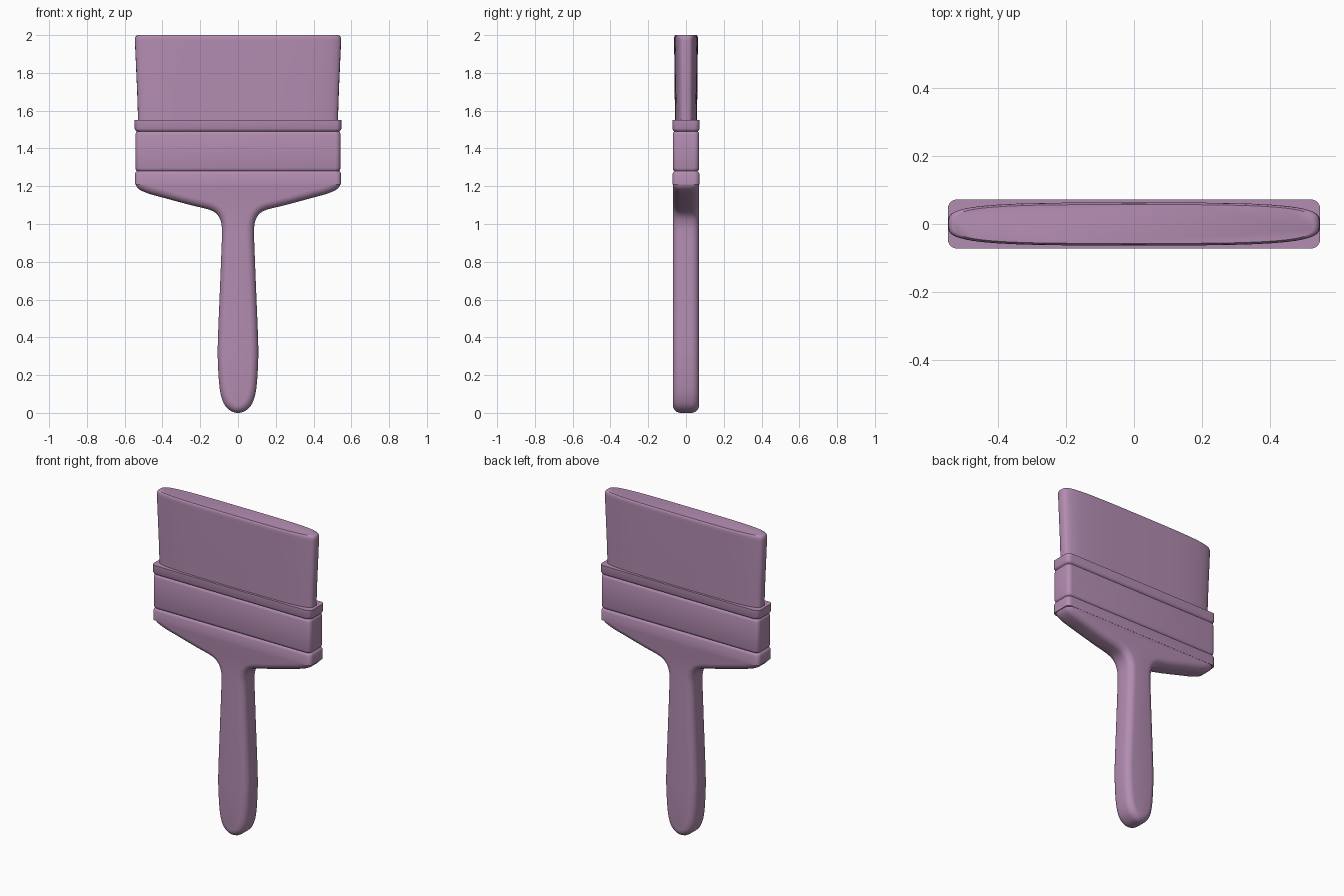
import bpy, bmesh, math
from mathutils import Vector

if "Cube" in bpy.data.objects:
    bpy.data.objects.remove(bpy.data.objects["Cube"])

mauve = bpy.data.materials.new("mauve")
mauve.diffuse_color = (0.45, 0.265, 0.44, 1)
mauve.use_nodes = True
mauve.node_tree.nodes["Principled BSDF"].inputs["Base Color"].default_value = mauve.diffuse_color


def finish(name, rings, angle):
    """Skin a stack of equal-length closed rings and cap both ends."""
    bm = bmesh.new()
    vs = [[bm.verts.new(p) for p in ring] for ring in rings]
    n = len(vs[0])
    for a, b in zip(vs, vs[1:]):
        for i in range(n):
            j = (i + 1) % n
            bm.faces.new((a[i], a[j], b[j], b[i]))
    bm.faces.new(vs[0][::-1])
    bm.faces.new(vs[-1])
    bmesh.ops.recalc_face_normals(bm, faces=bm.faces)
    for f in bm.faces:
        f.smooth = True
    me = bpy.data.meshes.new(name)
    bm.to_mesh(me)
    bm.free()
    me.set_sharp_from_angle(angle=math.radians(angle))
    me.materials.append(mauve)
    ob = bpy.data.objects.new(name, me)
    bpy.context.collection.objects.link(ob)
    return ob


def rounded_rect(z, hx, hy, r, seg=6):
    pts = []
    for k, (sx, sy) in enumerate([(1, 1), (-1, 1), (-1, -1), (1, -1)]):
        for i in range(seg + 1):
            a = math.pi / 2 * (k + i / seg)
            pts.append((sx * (hx - r) + r * math.cos(a), sy * (hy - r) + r * math.sin(a), z))
    return pts


def superellipse(z, hx, hy, power=3.7, seg=64):
    pts = []
    for i in range(seg):
        a = 2 * math.pi * i / seg
        c, s = math.cos(a), math.sin(a)
        pts.append((hx * math.copysign(abs(c) ** (2 / power), c),
                    hy * math.copysign(abs(s) ** (2 / power), s), z))
    return pts


def smooth_path(p, steps=5):
    """Catmull-Rom through the points, mirrored at the start."""
    p = [Vector(q) for q in p]
    q = [Vector((-p[1].x, p[1].y))] + p + [2 * p[-1] - p[-2]]
    out = []
    for i in range(1, len(q) - 2):
        a, b, c, d = q[i - 1:i + 3]
        for k in range(steps):
            t = k / steps
            out.append(0.5 * (2 * b + (c - a) * t + (2 * a - 5 * b + 4 * c - d) * t * t
                              + (3 * b - a - 3 * c + d) * t ** 3))
    return out + [p[-1]]


# handle: flat outline with evenly rounded edges, flaring into the ferrule
half = smooth_path([(0, 0), (0.04, 0.012), (0.075, 0.05), (0.097, 0.13), (0.107, 0.28),
                    (0.106, 0.4), (0.098, 0.6), (0.09, 0.8), (0.085, 0.95), (0.09, 1.01),
                    (0.11, 1.05), (0.15, 1.075), (0.25, 1.1), (0.38, 1.135), (0.47, 1.16),
                    (0.522, 1.183), (0.542, 1.21), (0.542, 1.24)])
normals = []
for i in range(len(half)):
    prev = half[i - 1] if i else Vector((-half[1].x, half[1].y))
    d = (half[min(i + 1, len(half) - 1)] - prev).normalized()
    normals.append(Vector((d.y, -d.x)))
depth, radius, arc = 0.07, 0.042, 6
levels = []
for i in range(arc + 1):
    a = math.pi / 2 * (1 - i / arc)
    levels.append((-(depth - radius) - radius * math.sin(a), radius * (1 - math.cos(a))))
levels += [(-y, inset) for y, inset in reversed(levels)]
rings = []
for y, inset in levels:
    side = [p - n * inset for p, n in zip(half, normals)]
    rings.append([(p.x, y, p.y) for p in side] + [(-p.x, y, p.y) for p in side[:0:-1]])
finish("handle", rings, 40)

# ferrule: lower band, main band and upper lip parted by grooves
ferrule = [(1.208, 0.546, 0.071), (1.265, 0.546, 0.071), (1.275, 0.542, 0.067),
           (1.28, 0.535, 0.061), (1.285, 0.54, 0.067), (1.296, 0.543, 0.07),
           (1.474, 0.543, 0.07), (1.485, 0.54, 0.067), (1.49, 0.535, 0.061),
           (1.495, 0.543, 0.068), (1.504, 0.547, 0.072), (1.55, 0.547, 0.072)]
finish("ferrule", [rounded_rect(z, x, y, 0.027) for z, x, y in ferrule], 50)

# bristles: oval block, slightly wider at the tip
bristles = [(1.52, 0.528, 0.058), (1.7, 0.534, 0.06), (1.97, 0.546, 0.063),
            (1.985, 0.545, 0.063), (1.995, 0.54, 0.061), (2.0, 0.53, 0.057)]
finish("bristles", [superellipse(*s) for s in bristles], 40)
